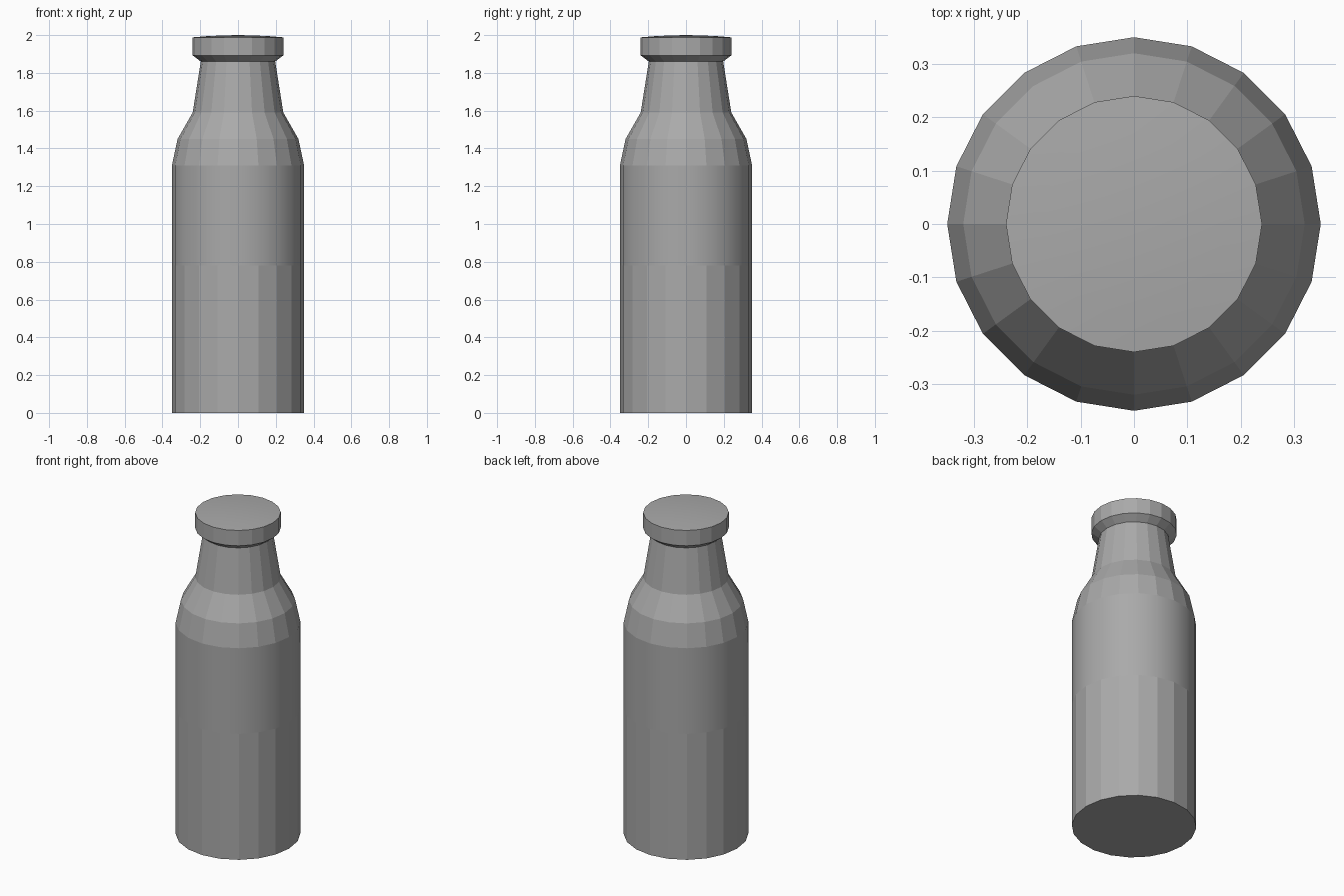
import bpy
import bmesh
import math

if "Cube" in bpy.data.objects:
    bpy.data.objects.remove(bpy.data.objects["Cube"])

SIDES = 20

grey = bpy.data.materials.new("plain grey")
grey.diffuse_color = (0.4, 0.4, 0.4, 1.0)
grey.use_nodes = True
grey.node_tree.nodes["Principled BSDF"].inputs["Base Color"].default_value = grey.diffuse_color


def lathe(name, profile, smooth_range=None):
    """Turn (radius, height) points around z; radius 0 closes to a point."""
    bm = bmesh.new()
    rings = []
    for r, z in profile:
        if r == 0:
            rings.append([bm.verts.new((0, 0, z))])
        else:
            rings.append([bm.verts.new((r * math.cos(math.tau * i / SIDES),
                                        r * math.sin(math.tau * i / SIDES), z))
                          for i in range(SIDES)])
    for low, high in zip(rings, rings[1:]):
        for i in range(SIDES):
            j = (i + 1) % SIDES
            if len(high) == 1:
                bm.faces.new((low[i], low[j], high[0]))
            else:
                bm.faces.new((low[i], low[j], high[j], high[i]))
    # close open ends
    if len(rings[0]) > 1:
        bm.faces.new(rings[0][::-1])
    if len(rings[-1]) > 1:
        bm.faces.new(rings[-1])
    # smooth only the faces in the chosen height range
    if smooth_range:
        lo, hi = smooth_range
        for f in bm.faces:
            f.smooth = lo < f.calc_center_median().z < hi
        for e in bm.edges:
            e.smooth = all(f.smooth for f in e.link_faces)
    mesh = bpy.data.meshes.new(name)
    bm.to_mesh(mesh)
    bm.free()
    mesh.materials.append(grey)
    obj = bpy.data.objects.new(name, mesh)
    bpy.context.collection.objects.link(obj)
    return obj


# bottle: faceted body, smooth label band, faceted shoulder and neck
lathe("bottle", [(0.35, 0.0), (0.35, 0.78), (0.35, 1.31), (0.32, 1.45),
                 (0.24, 1.59), (0.197, 1.86)], smooth_range=(0.78, 1.31))

# cap: chamfered underside, straight rim, shallow smooth dome
lathe("cap", [(0.197, 1.86), (0.24, 1.893), (0.24, 1.988), (0.17, 1.994),
              (0.09, 1.998), (0, 2.0)], smooth_range=(1.988, 2.1))
